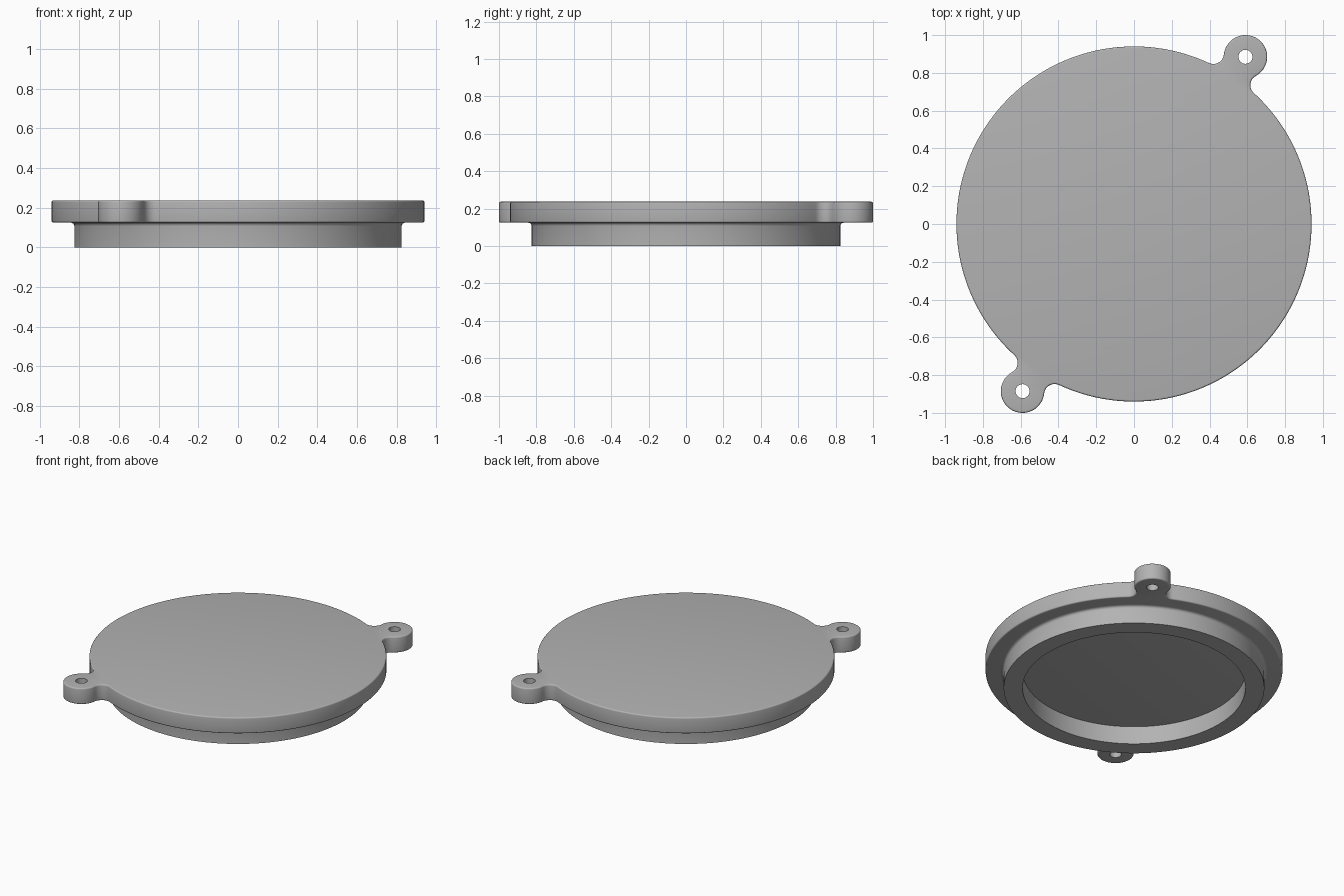
import bpy
import bmesh
from math import sin, cos, pi, atan2, acos, hypot

if "Cube" in bpy.data.objects:
    bpy.data.objects.remove(bpy.data.objects["Cube"], do_unlink=True)

DISC_R, LUG_R, FILLET_R, HOLE_R = 0.94, 0.115, 0.056, 0.037
LUG_X, LUG_Y = 0.59, 0.885
Z_LOW, Z_HIGH, EDGE_R = 0.125, 0.237, 0.009

grey = bpy.data.materials.new("plain grey")
grey.use_nodes = True
grey.diffuse_color = (0.45, 0.45, 0.45, 1)
grey.node_tree.nodes["Principled BSDF"].inputs["Base Color"].default_value = (0.45, 0.45, 0.45, 1)


def arc(cx, cy, r, start, end, steps):
    """Points along an arc, without its last point."""
    angles = [start + (end - start) * i / steps for i in range(steps)]
    return [(cx + r * cos(a), cy + r * sin(a)) for a in angles]


def outline(inset):
    """Round cover with two opposite filleted lugs, offset inwards."""
    dist, phi = hypot(LUG_X, LUG_Y), atan2(LUG_Y, LUG_X)
    big, small = DISC_R + FILLET_R, LUG_R + FILLET_R
    along = (big ** 2 + dist ** 2 - small ** 2) / (2 * dist)
    beta = acos(along / big)
    side = big * sin(beta)
    gamma = atan2(side, dist - along)
    fillet = FILLET_R + inset
    half = arc(along, -side, fillet, pi - beta, gamma, 12)
    half += arc(dist, 0, LUG_R - inset, gamma - pi, pi - gamma, 36)
    half += arc(along, side, fillet, -gamma, beta - pi, 12)
    half += arc(0, 0, DISC_R - inset, beta, pi - beta, 90)
    return [(x * cos(t) - y * sin(t), x * sin(t) + y * cos(t))
            for t in (phi, phi + pi) for x, y in half]


def add_loop(bm, points, z):
    return [bm.verts.new((x, y, z)) for x, y in points]


def bridge(bm, lower, upper):
    n = len(lower)
    for i in range(n):
        j = (i + 1) % n
        bm.faces.new((lower[i], lower[j], upper[j], upper[i]))


def finish(bm, name):
    bmesh.ops.recalc_face_normals(bm, faces=bm.faces)
    mesh = bpy.data.meshes.new(name)
    bm.to_mesh(mesh)
    bm.free()
    mesh.materials.append(grey)
    obj = bpy.data.objects.new(name, mesh)
    bpy.context.collection.objects.link(obj)
    bpy.ops.object.select_all(action='DESELECT')
    obj.select_set(True)
    bpy.context.view_layer.objects.active = obj
    bpy.ops.object.shade_smooth_by_angle(angle=pi / 6)
    return obj


# Cover plate: stacked outlines give the rounded rims
bm = bmesh.new()
steps = [i * pi / 8 for i in range(5)]
layers = [(EDGE_R * (1 - sin(a)), Z_LOW + EDGE_R * (1 - cos(a))) for a in steps]
layers += [(inset, Z_LOW + Z_HIGH - z) for inset, z in reversed(layers)]
loops = [add_loop(bm, outline(inset), z) for inset, z in layers]
for lower, upper in zip(loops, loops[1:]):
    bridge(bm, lower, upper)

# Screw holes through both lugs
caps = {Z_LOW: [loops[0]], Z_HIGH: [loops[-1]]}
for sign in (1, -1):
    circle = arc(sign * LUG_X, sign * LUG_Y, HOLE_R, 0, 2 * pi, 32)
    walls = [add_loop(bm, circle, z) for z in (Z_LOW, Z_HIGH)]
    bridge(bm, *walls)
    caps[Z_LOW].append(walls[0])
    caps[Z_HIGH].append(walls[1])

# Flat faces of the plate, filled around the holes
for rims in caps.values():
    edges = [bm.edges.get((rim[i - 1], rim[i])) for rim in rims for i in range(len(rim))]
    bmesh.ops.triangle_fill(bm, edges=edges, use_beauty=True)
finish(bm, "cover_plate")

# Locating ring underneath, with a small fillet where it meets the plate
bm = bmesh.new()
INNER_R, OUTER_R, ROOT = 0.705, 0.825, 0.018
profile = [(INNER_R, Z_LOW), (INNER_R, 0), (OUTER_R, 0)]
profile += [(OUTER_R + ROOT * (1 - cos(a)), Z_LOW - ROOT * (1 - sin(a))) for a in steps]
rings = [add_loop(bm, arc(0, 0, r, 0, 2 * pi, 160), z) for r, z in profile]
for lower, upper in zip(rings, rings[1:]):
    bridge(bm, lower, upper)
finish(bm, "locating_ring")
